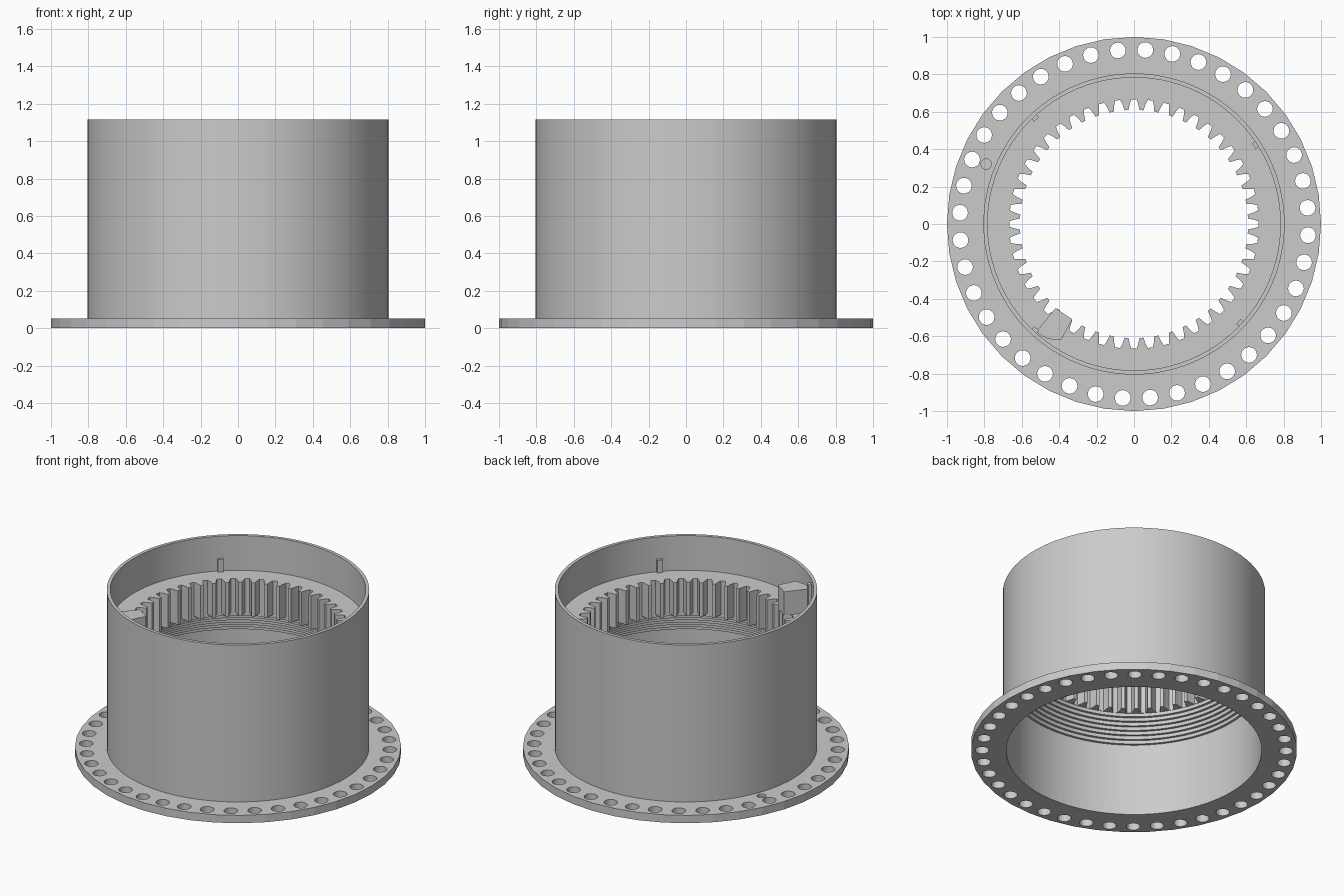
import bpy, bmesh
from math import sin, cos, pi, radians
from mathutils import Matrix

cube = bpy.data.objects.get("Cube")
if cube:
    bpy.data.objects.remove(cube, do_unlink=True)

GREY = (0.6, 0.6, 0.6, 1)
grey = bpy.data.materials.new("plain_grey")
grey.use_nodes = True
grey.diffuse_color = GREY
grey.node_tree.nodes["Principled BSDF"].inputs["Base Color"].default_value = GREY

SEG = 96
R_OUT, R_IN = 0.805, 0.783
FLANGE_TOP, TOP = 0.053, 1.115
GEAR_LOW, GEAR_TOP = 0.65, 0.88
TEETH = 48


def finish(bm, name, smooth=True):
    bmesh.ops.recalc_face_normals(bm, faces=bm.faces)
    mesh = bpy.data.meshes.new(name)
    bm.to_mesh(mesh)
    bm.free()
    mesh.materials.append(grey)
    obj = bpy.data.objects.new(name, mesh)
    bpy.context.collection.objects.link(obj)
    if smooth:
        bpy.ops.object.select_all(action='DESELECT')
        obj.select_set(True)
        bpy.context.view_layer.objects.active = obj
        bpy.ops.object.shade_smooth_by_angle(angle=radians(25))
    return obj


def circle(r, n, cx=0, cy=0):
    return [(cx + r * cos(2 * pi * i / n), cy + r * sin(2 * pi * i / n)) for i in range(n)]


def plate(name, loops, z0, z1, smooth=True):
    """Flat plate bounded by an outer loop and any number of hole loops."""
    bm = bmesh.new()
    edges = []
    for loop in loops:
        vs = [bm.verts.new((x, y, z0)) for x, y in loop]
        edges += [bm.edges.new((vs[i - 1], vs[i])) for i in range(len(vs))]
    bmesh.ops.triangle_fill(bm, use_beauty=True, edges=edges, normal=(0, 0, 1))
    ext = bmesh.ops.extrude_face_region(bm, geom=bm.faces[:], use_keep_orig=True)
    verts = [g for g in ext["geom"] if isinstance(g, bmesh.types.BMVert)]
    bmesh.ops.translate(bm, verts=verts, vec=(0, 0, z1 - z0))
    return finish(bm, name, smooth)


def lathe(name, profile):
    """Closed (radius, z) profile turned about the z axis."""
    bm = bmesh.new()
    rings = [[bm.verts.new((x, y, z)) for x, y in circle(r, SEG)] for r, z in profile]
    for k in range(len(rings)):
        a, b = rings[k - 1], rings[k]
        for i in range(SEG):
            bm.faces.new((a[i - 1], a[i], b[i], b[i - 1]))
    return finish(bm, name)


def rib(name, degrees, z0, z1):
    """Small upright key on the inner wall."""
    bm = bmesh.new()
    place = (Matrix.Rotation(radians(degrees), 4, 'Z')
             @ Matrix.Translation((0.775, 0, (z0 + z1) / 2))
             @ Matrix.Diagonal((0.022, 0.035, z1 - z0, 1)))
    bmesh.ops.create_cube(bm, size=1, matrix=place)
    return finish(bm, name, False)


# Bolt flange with a ring of holes and one blind pocket
PIN = (-0.79, 0.32)
holes = []
for i in range(40):
    a = radians(9 * i + 5.3)
    holes.append(circle(0.042, 20, 0.932 * cos(a), 0.932 * sin(a)))
pocket = circle(0.028, 20, *PIN)
plate("flange", [circle(1, 40), circle(R_IN, SEG), pocket] + holes, 0, FLANGE_TOP, False)
plate("pocket_floor", [pocket], 0, 0.035, False)

# Outer shell
lathe("shell", [(R_OUT, FLANGE_TOP), (R_OUT, TOP), (R_IN, TOP), (R_IN, FLANGE_TOP)])

# Internal ring gear, whose top is the shelf
teeth = []
for i in range(TEETH):
    mid = 360 / TEETH * i
    for r, d in ((0.61, -2.75), (0.64, -2.1), (0.667, -1.2),
                 (0.667, 1.2), (0.64, 2.1), (0.61, 2.75)):
        a = radians(mid + d)
        teeth.append((r * cos(a), r * sin(a)))
plate("ring_gear", [circle(R_IN, SEG), teeth], GEAR_LOW, GEAR_TOP)

# Stepped support under the gear
STEPS = 7
dr, dz = (R_IN - 0.67) / STEPS, (GEAR_LOW - 0.49) / STEPS
stairs = [(R_IN, GEAR_LOW), (R_IN, 0.49)]
for i in range(STEPS):
    r = R_IN - (i + 1) * dr
    stairs += [(r, 0.49 + i * dz), (r, 0.49 + (i + 1) * dz)]
lathe("stepped_support", stairs)

# Keys on the upper inner wall
for n, deg in enumerate((33, 133, -43)):
    rib(f"wall_key_{n + 1}", deg, GEAR_TOP, 0.965)

# Stop block on the shelf, with its taller key
plate("stop_block", [[(-0.42, -0.45), (-0.33, -0.51), (-0.39, -0.62),
                      (-0.46, -0.615), (-0.525, -0.578)]], GEAR_TOP, 1.04, False)
rib("stop_key", -133, GEAR_TOP, 1.08)
